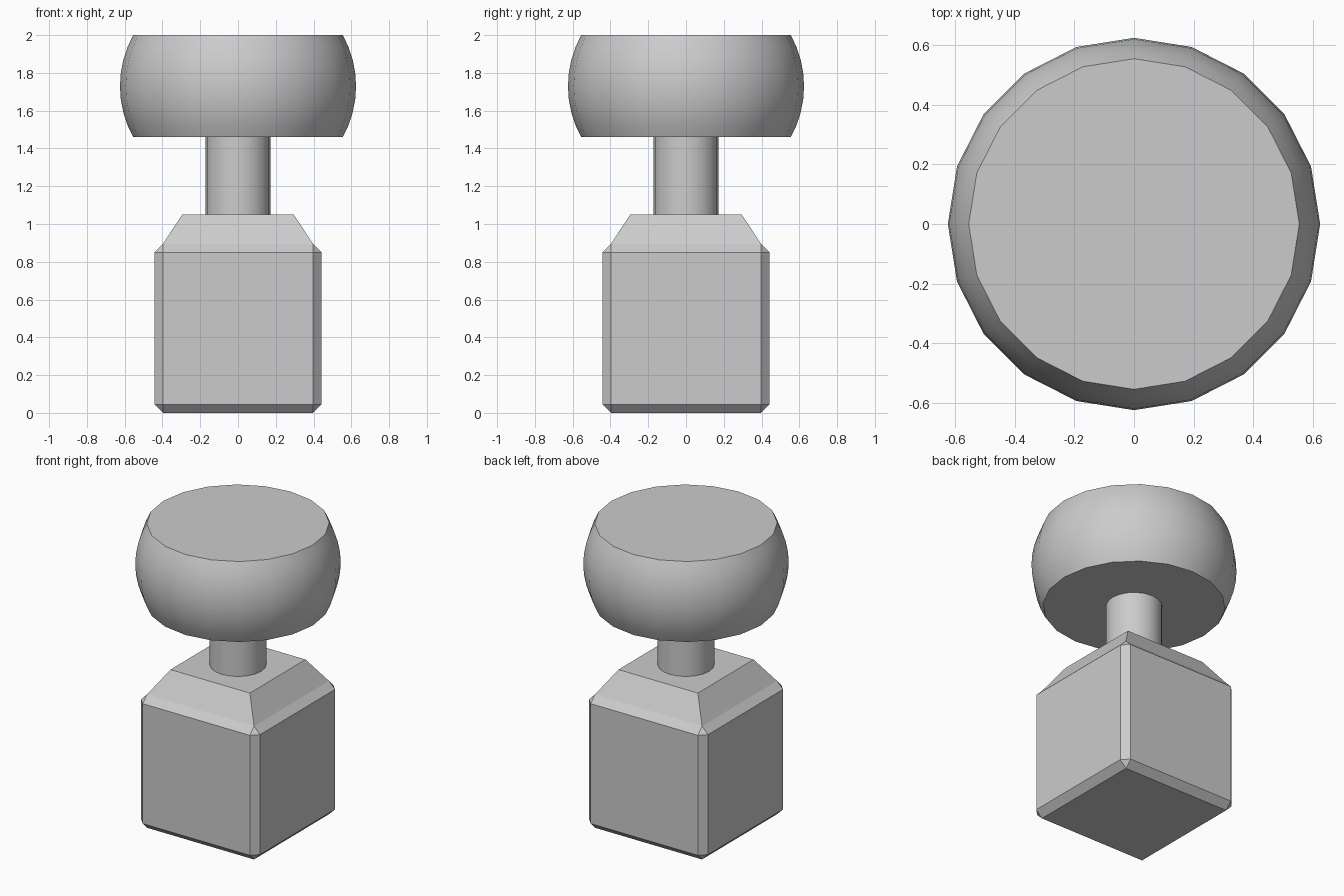
import bpy, bmesh, math
from mathutils import Vector

cube = bpy.data.objects.get("Cube")
if cube:
    bpy.data.objects.remove(cube, do_unlink=True)

grey = bpy.data.materials.new("plain grey")
grey.use_nodes = True
GREY = (0.6, 0.6, 0.6, 1)
grey.diffuse_color = GREY
grey.node_tree.nodes["Principled BSDF"].inputs["Base Color"].default_value = GREY

SIDES = 20


def add_object(name, bm, smooth=False):
    bmesh.ops.recalc_face_normals(bm, faces=bm.faces)
    mesh = bpy.data.meshes.new(name)
    bm.to_mesh(mesh)
    bm.free()
    mesh.materials.append(grey)
    obj = bpy.data.objects.new(name, mesh)
    bpy.context.collection.objects.link(obj)
    if smooth:
        bpy.ops.object.select_all(action="DESELECT")
        obj.select_set(True)
        bpy.context.view_layer.objects.active = obj
        bpy.ops.object.shade_smooth_by_angle(angle=math.radians(30))
    return obj


def turned(name, profile):
    """Closed round part from (radius, height) points."""
    bm = bmesh.new()
    rings = []
    for r, z in profile:
        angles = [math.tau * i / SIDES for i in range(SIDES)]
        rings.append([bm.verts.new((r * math.cos(a), r * math.sin(a), z)) for a in angles])
    for low, high in zip(rings, rings[1:]):
        for i in range(SIDES):
            j = (i + 1) % SIDES
            bm.faces.new((low[i], low[j], high[j], high[i]))
    bm.faces.new(rings[0])
    bm.faces.new(rings[-1])
    return add_object(name, bm, smooth=True)


# Chamfered block with a tapered shoulder drawn out of its top face
bm = bmesh.new()
bmesh.ops.create_cube(bm, size=1)
bmesh.ops.scale(bm, vec=(0.885, 0.885, 0.895), verts=bm.verts)
bmesh.ops.translate(bm, vec=(0, 0, 0.4475), verts=bm.verts)
bmesh.ops.bevel(bm, geom=bm.edges[:], offset=0.045, offset_type="OFFSET",
                segments=1, affect="EDGES")
top = max(bm.faces, key=lambda f: f.calc_center_median().z)
shoulder = bmesh.ops.extrude_discrete_faces(bm, faces=[top])["faces"][0]
for v in shoulder.verts:
    v.co = Vector((math.copysign(0.295, v.co.x), math.copysign(0.295, v.co.y), 1.05))
add_object("base_block", bm)

# Slim neck
turned("neck", [(0.172, 1.04), (0.172, 1.47)])

# Wide drum head with a bulging rim
STEPS, MID, HALF, BULGE = 8, 1.73, 0.27, 0.07
arc = (HALF ** 2 + BULGE ** 2) / (2 * BULGE)
swing = math.asin(HALF / arc)
rim = []
for i in range(STEPS + 1):
    t = swing * (2 * i / STEPS - 1)
    rim.append((0.625 - arc * (1 - math.cos(t)), MID + arc * math.sin(t)))
turned("head", rim)
